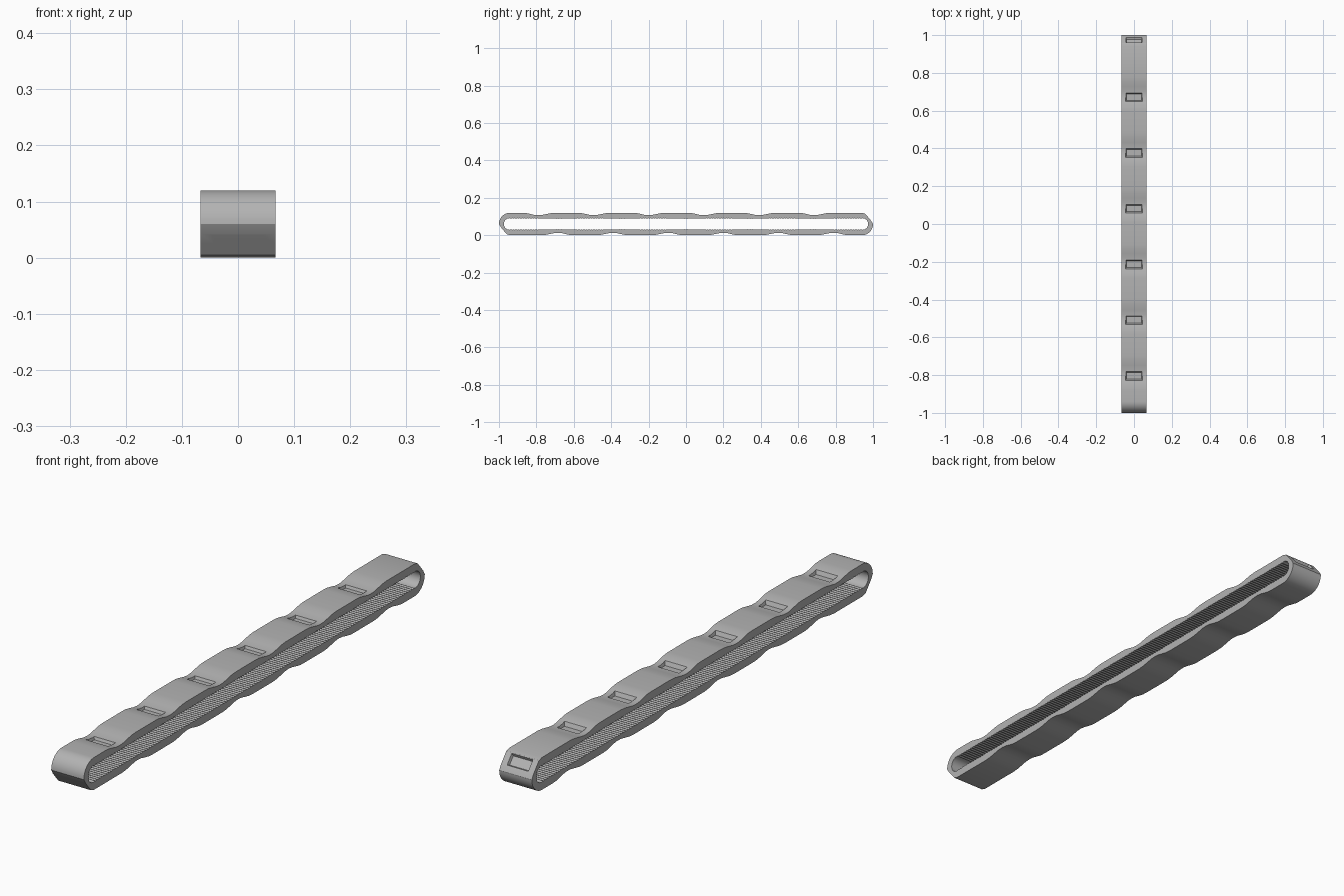
import bpy
import bmesh
from math import cos, sin, pi, atan2
from mathutils import Matrix

if "Cube" in bpy.data.objects:
    bpy.data.objects.remove(bpy.data.objects["Cube"], do_unlink=True)

HEIGHT, HALF_WIDTH, PITCH = 0.12, 0.067, 0.295
MID = HEIGHT / 2
POCKETS = [-0.803 + PITCH * i for i in range(6)]

grey = bpy.data.materials.new("belt grey")
grey.use_nodes = True
grey.diffuse_color = (0.45, 0.45, 0.45, 1)
grey.node_tree.nodes["Principled BSDF"].inputs["Base Color"].default_value = (0.45, 0.45, 0.45, 1)


def make_object(name, bm):
    bmesh.ops.recalc_face_normals(bm, faces=bm.faces)
    mesh = bpy.data.meshes.new(name)
    bm.to_mesh(mesh)
    bm.free()
    mesh.materials.append(grey)
    obj = bpy.data.objects.new(name, mesh)
    bpy.context.collection.objects.link(obj)
    return obj


def prism(name, outline, half_width):
    """Extrude a (y, z) outline across x."""
    bm = bmesh.new()
    face = bm.faces.new([bm.verts.new((-half_width, y, z)) for y, z in outline])
    moved = bmesh.ops.extrude_face_region(bm, geom=[face])["geom"]
    verts = [g for g in moved if isinstance(g, bmesh.types.BMVert)]
    bmesh.ops.translate(bm, vec=(2 * half_width, 0, 0), verts=verts)
    return make_object(name, bm)


def turned(points):
    """Half turn about the middle of the belt."""
    return [(-y, HEIGHT - z) for y, z in points]


def pocket_cutter(y, z, tilt):
    """Tapered block whose mouth opens outward."""
    bm = bmesh.new()
    bmesh.ops.create_cube(bm, size=1)
    for v in bm.verts:
        wide = v.co.z > 0
        v.co.x *= 0.096 if wide else 0.08
        v.co.y *= 0.056 if wide else 0.034
        v.co.z *= 0.022
    bm.transform(Matrix.Translation((0, y, z)) @ Matrix.Rotation(tilt, 4, "X"))
    return make_object("pocket_cutter", bm)


# Outer belt outline: round nose, dipped run, chamfered tail, then its half turn
half = [(-0.94 + MID * cos(a), MID + MID * sin(a))
        for a in (pi - pi / 2 * i / 12 for i in range(13))]
dip = [(-0.075, 0), (-0.055, 0.001), (-0.03, 0.006), (-0.01, 0.011), (0.01, 0.013),
       (0.03, 0.012), (0.055, 0.007), (0.08, 0.002), (0.105, 0)]
for c in POCKETS:
    half += [(c + dy, HEIGHT - drop) for dy, drop in dip]
half += [(0.94, HEIGHT), (0.958, 0.115), (0.975, 0.095), (0.99, 0.077)]
belt = prism("belt", half + turned(half), HALF_WIDTH)

# Toothed slot through the middle
R, TEETH, TOOTH = 0.031, 140, 0.003
upper = [(-0.943 + R * cos(a), MID + R * sin(a))
         for a in (pi - pi / 2 * i / 8 for i in range(9))]
for i in range(1, 2 * TEETH):
    upper.append((-0.943 + 1.886 * i / (2 * TEETH), MID + R - TOOTH * (i % 2)))
upper += [(0.943 + R * cos(a), MID + R * sin(a))
          for a in (pi / 2 - pi / 2 * i / 8 for i in range(8))]
cutters = [prism("slot_cutter", upper + turned(upper), HALF_WIDTH * 2)]

# Pockets on the upper run, the lower run and both chamfered ends
tail_tilt = -atan2(0.04, 0.035)
for c in POCKETS:
    cutters.append(pocket_cutter(c, 0.109, 0))
    cutters.append(pocket_cutter(-c, HEIGHT - 0.109, pi))
cutters.append(pocket_cutter(0.975, 0.0975, tail_tilt))
cutters.append(pocket_cutter(-0.975, HEIGHT - 0.0975, tail_tilt + pi))

bpy.context.view_layer.objects.active = belt
belt.select_set(True)
for cutter in cutters:
    mod = belt.modifiers.new("cut", "BOOLEAN")
    mod.operation = "DIFFERENCE"
    mod.solver = "EXACT"
    mod.object = cutter
    bpy.ops.object.modifier_apply(modifier=mod.name)
    bpy.data.objects.remove(cutter, do_unlink=True)

bpy.ops.object.select_all(action="DESELECT")
belt.select_set(True)
bpy.ops.object.shade_smooth_by_angle(angle=pi / 7)
